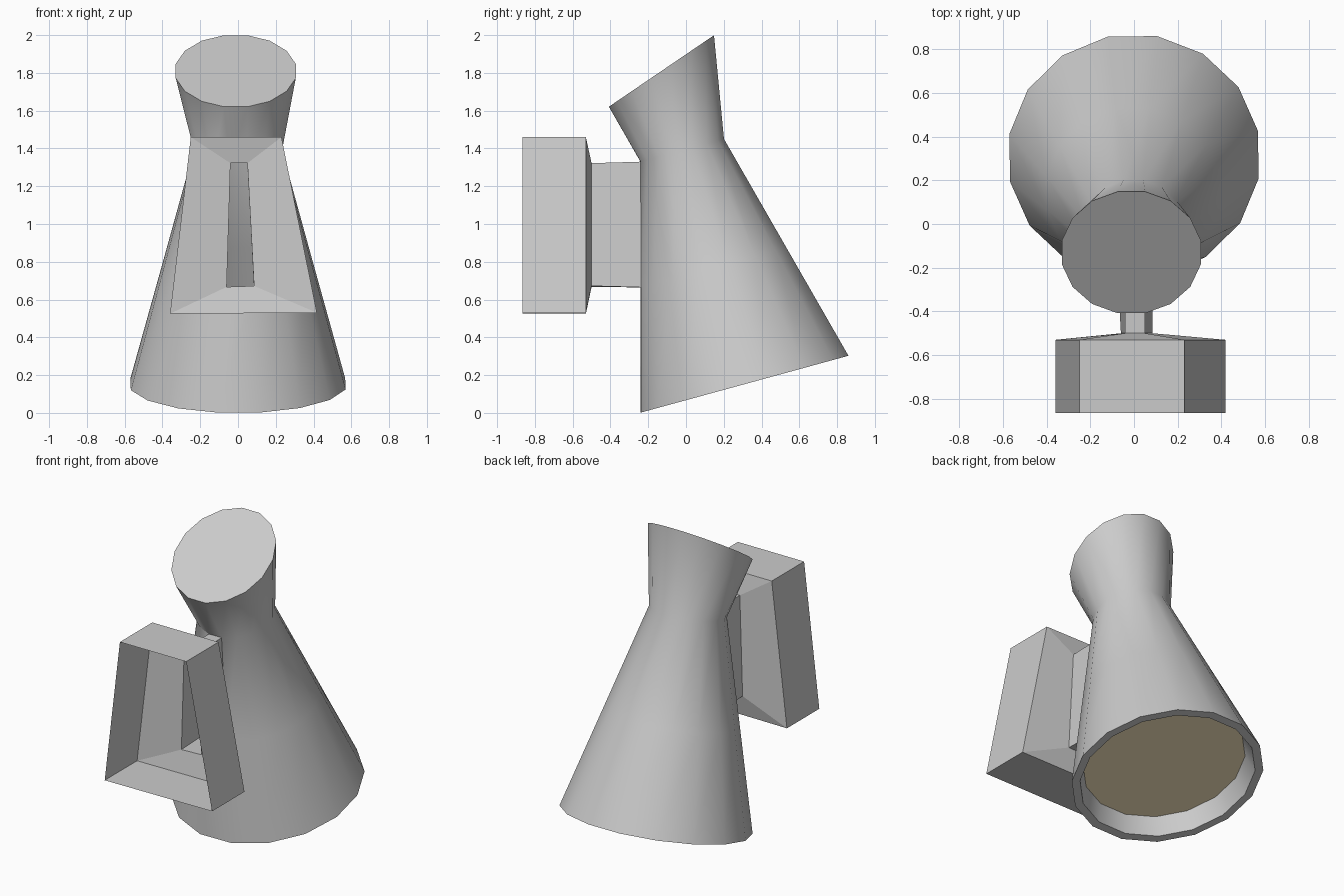
import bpy
import bmesh
from math import sin, cos, radians

if "Cube" in bpy.data.objects:
    bpy.data.objects.remove(bpy.data.objects["Cube"])

SIDES = 16
TILT = radians(15.3)


def ring(bm, centre, rx, ry, tilt=TILT, start=12.0):
    """Tilted loop of vertices, starting just right of the front."""
    cx, cy, cz = centre
    verts = []
    for k in range(SIDES):
        a = radians(start + 360 / SIDES * k)
        d = -ry * cos(a)
        verts.append(bm.verts.new((cx + rx * sin(a), cy + d * cos(tilt), cz + d * sin(tilt))))
    return verts


def bridge(bm, upper, lower, skip=()):
    n = len(upper)
    for k in range(n):
        if k not in skip:
            j = (k + 1) % n
            bm.faces.new((lower[k], lower[j], upper[j], upper[k]))


def finish(bm, name, smooth=True):
    mesh = bpy.data.meshes.new(name)
    bm.to_mesh(mesh)
    bm.free()
    if smooth:
        mesh.polygons.foreach_set("use_smooth", [True] * len(mesh.polygons))
        mesh.set_sharp_from_angle(angle=radians(30))
    obj = bpy.data.objects.new(name, mesh)
    bpy.context.collection.objects.link(obj)
    return obj


# Hollow body: flared cap, neck, long cone, rim and recess
bm = bmesh.new()
top = ring(bm, (-0.012, -0.13, 1.81), 0.324, 0.343, radians(34.2), 11.25)
neck = ring(bm, (0, -0.02, 1.39), 0.235, 0.233)
middle = ring(bm, (0, 0.145, 0.77), 0.407, 0.407)
bottom = ring(bm, (0, 0.31, 0.152), 0.58, 0.58)
rim = ring(bm, (0, 0.31, 0.152), 0.53, 0.53)
recess = ring(bm, (0, 0.278, 0.268), 0.49, 0.49)
bm.faces.new(top)
bridge(bm, top, neck)
bridge(bm, neck, middle, skip=(SIDES - 1,))  # opening into the stem
bridge(bm, middle, bottom)
bridge(bm, bottom, rim)
bridge(bm, rim, recess)
root = [v.co.copy() for v in (middle[-1], middle[0], neck[0], neck[-1])]
finish(bm, "body")

# Stem and open-fronted mounting box, one continuous shell
stem_end = [(-0.06, -0.50, 0.667), (0.085, -0.50, 0.672), (0.05, -0.50, 1.322), (-0.04, -0.50, 1.322)]
box = [(-0.36, 0.525), (0.418, 0.53), (0.23, 1.46), (-0.25, 1.46)]
bm = bmesh.new()
loops = [root, stem_end] + [[(x, y, z) for x, z in box] for y in (-0.53, -0.865)]
loops = [[bm.verts.new(p) for p in loop] for loop in loops]
for inner, outer in zip(loops, loops[1:]):
    bridge(bm, outer, inner)
finish(bm, "wall_mount", smooth=False)

# Lens set back inside the rim
bm = bmesh.new()
bm.faces.new(list(reversed(ring(bm, (0, 0.278, 0.268), 0.49, 0.49))))
lens = finish(bm, "lens", smooth=False)
mat = bpy.data.materials.new("warm_lens")
mat.diffuse_color = (0.9, 0.76, 0.5, 1)
mat.use_nodes = True
mat.node_tree.nodes["Principled BSDF"].inputs["Base Color"].default_value = mat.diffuse_color
lens.data.materials.append(mat)
